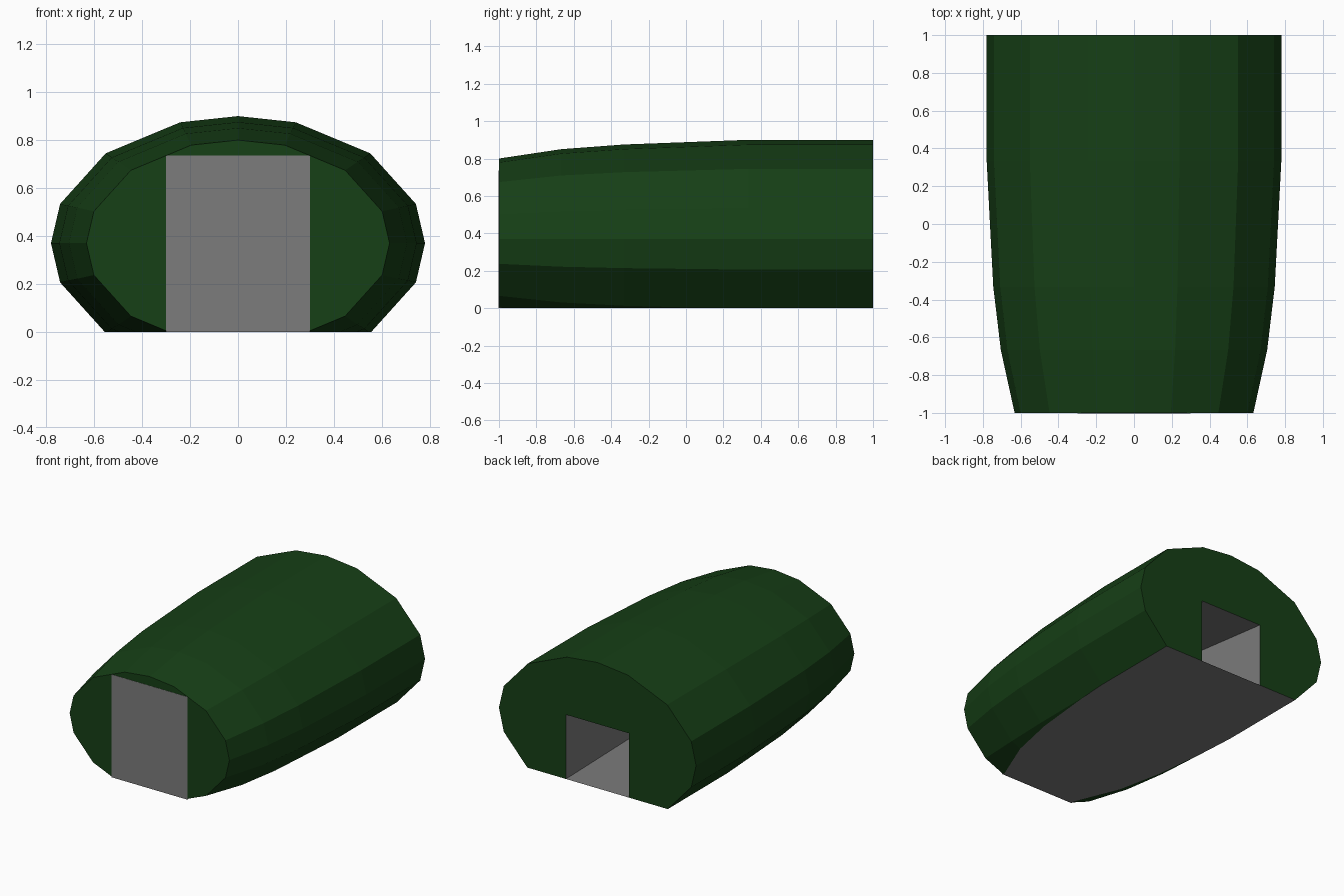
import bpy, bmesh, math

if "Cube" in bpy.data.objects:
    bpy.data.objects.remove(bpy.data.objects["Cube"])


def material(name, rgb):
    m = bpy.data.materials.new(name)
    m.diffuse_color = (*rgb, 1)
    m.use_nodes = True
    m.node_tree.nodes["Principled BSDF"].inputs["Base Color"].default_value = m.diffuse_color
    return m


green = material("dark_green", (0.008, 0.05, 0.008))
grey = material("mid_grey", (0.2, 0.2, 0.2))


def finish(bm, name, mat):
    me = bpy.data.meshes.new(name)
    bm.to_mesh(me)
    bm.free()
    me.materials.append(mat)
    ob = bpy.data.objects.new(name, me)
    bpy.context.collection.objects.link(ob)
    return ob


def faces_object(name, polygons, mat):
    bm = bmesh.new()
    for poly in polygons:
        bm.faces.new([bm.verts.new(p) for p in poly])
    bmesh.ops.remove_doubles(bm, verts=bm.verts, dist=1e-5)
    return finish(bm, name, mat)


# Hull: elliptical rings along y (y, half width, half height), cut flat at z = 0
CENTRE_Z = 0.37
RINGS = [(-1, 0.632, 0.43), (-0.667, 0.705, 0.48), (-0.333, 0.745, 0.505),
         (0.333, 0.78, 0.53), (1, 0.78, 0.53)]
ANGLES = [math.radians(q + a) for q in (0, 90, 180, 270) for a in (0, 18, 45, 72)]

bm = bmesh.new()
loops = [[bm.verts.new((rx * math.cos(a), y, CENTRE_Z + rz * math.sin(a))) for a in ANGLES]
         for y, rx, rz in RINGS]
n = len(ANGLES)
for r0, r1 in zip(loops, loops[1:]):
    for i in range(n):
        j = (i + 1) % n
        bm.faces.new((r0[i], r0[j], r1[j], r1[i]))
bmesh.ops.bisect_plane(bm, geom=bm.verts[:] + bm.edges[:] + bm.faces[:],
                       plane_co=(0, 0, 0), plane_no=(0, 0, -1), clear_outer=True)


def end_ring(y):
    """Section outline from the right foot over the top to the left foot."""
    ring = [v for v in bm.verts if abs(v.co.y - y) < 1e-4]
    return sorted(ring, key=lambda v: (math.atan2(v.co.z - CENTRE_Z, v.co.x)
                                       + math.pi / 2) % (2 * math.pi))


# Floor outline comes from the cut edge
feet = [v.co.copy() for v in bm.verts if abs(v.co.z) < 1e-5]
right = sorted([p for p in feet if p.x > 0], key=lambda p: p.y)
left = sorted([p for p in feet if p.x < 0], key=lambda p: -p.y)

# End walls: solid at the front, notched by the doorway at the back
BW, BH, FW, FH = 0.25, 0.46, 0.30, 0.735
front, back = end_ring(-1), end_ring(1)
bm.faces.new(front)
notch = [bm.verts.new((x, 1, z)) for x, z in ((-BW, 0), (-BW, BH), (BW, BH), (BW, 0))]
bm.faces.new((back + notch)[::-1])
finish(bm, "hull", green)

faces_object("floor", [(left + right)[::-1]], grey)

# Tapered passage from the back doorway to the front panel
f = [(-FW, -1.002, 0), (-FW, -1.002, FH), (FW, -1.002, FH), (FW, -1.002, 0)]
b = [(-BW, 1, 0), (-BW, 1, BH), (BW, 1, BH), (BW, 1, 0)]
faces_object("passage_lining", [(f[i], b[i], b[i + 1], f[i + 1]) for i in range(3)], grey)
faces_object("front_panel", [f[::-1]], grey)
